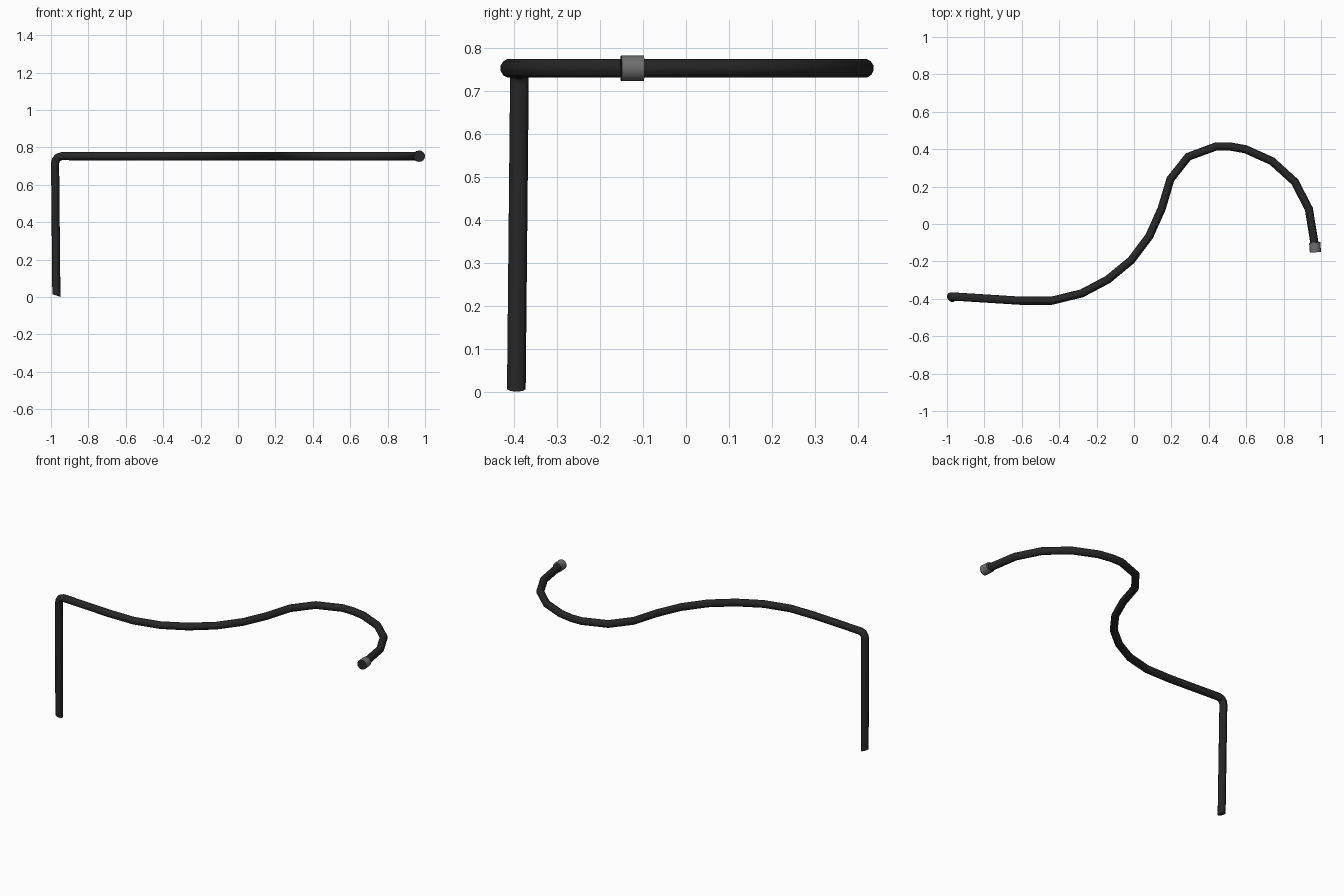
import bpy
from mathutils import Vector

if "Cube" in bpy.data.objects:
    bpy.data.objects.remove(bpy.data.objects["Cube"])

Z = 0.753       # height of the bent rail
R = 0.0225      # tube radius


def material(name, v):
    m = bpy.data.materials.new(name)
    m.diffuse_color = (v, v, v, 1)
    m.use_nodes = True
    m.node_tree.nodes["Principled BSDF"].inputs["Base Color"].default_value = m.diffuse_color
    return m


def smooth(obj):
    bpy.ops.object.select_all(action='DESELECT')
    obj.select_set(True)
    bpy.context.view_layer.objects.active = obj
    bpy.ops.object.shade_smooth_by_angle()


black = material("black_rubber", 0.02)
grey = material("grey_metal", 0.16)

# Upright, elbow, then the S-shaped rail
upright = [(-0.971, -0.395, 0.008), (-0.978, -0.388, 0.715),
           (-0.975, -0.388, 0.731), (-0.964, -0.388, 0.746), (-0.943, -0.389, Z)]
rail = [(-0.61, -0.41), (-0.44, -0.41), (-0.28, -0.371), (-0.14, -0.297),
        (-0.015, -0.194), (0.082, -0.065), (0.147, 0.08), (0.195, 0.24),
        (0.29, 0.36), (0.44, 0.415), (0.51, 0.415), (0.595, 0.40),
        (0.738, 0.336), (0.86, 0.225), (0.935, 0.08), (0.966, -0.11)]
path = upright + [(x, y, Z) for x, y in rail]

curve = bpy.data.curves.new("bent_tube", 'CURVE')
curve.dimensions = '3D'
curve.bevel_depth = R
curve.bevel_resolution = 4
curve.use_fill_caps = True
spline = curve.splines.new('POLY')
spline.points.add(len(path) - 1)
for p, co in zip(spline.points, path):
    p.co = (*co, 1)
tube = bpy.data.objects.new("bent_tube", curve)
bpy.context.collection.objects.link(tube)
bpy.ops.object.select_all(action='DESELECT')
tube.select_set(True)
bpy.context.view_layer.objects.active = tube
bpy.ops.object.convert(target='MESH')
tube = bpy.context.object

# Slightly slanted cut at the foot
for v in tube.data.vertices:
    if v.co.z < 0.1:
        v.co.z = 0.008 - 0.35 * (v.co.x + 0.971)
tube.data.materials.clear()
tube.data.materials.append(black)
smooth(tube)

# End sleeve with a dark outer face
axis = Vector((0.08, -1, 0)).normalized()
bpy.ops.mesh.primitive_cylinder_add(vertices=16, radius=0.03, depth=0.053,
                                    location=(0.968, -0.125, Z),
                                    rotation=axis.to_track_quat('Z', 'Y').to_euler())
sleeve = bpy.context.object
sleeve.name = "end_sleeve"
sleeve.data.materials.append(grey)
sleeve.data.materials.append(black)
for f in sleeve.data.polygons:
    if f.normal.z > 0.9:
        f.material_index = 1
smooth(sleeve)
